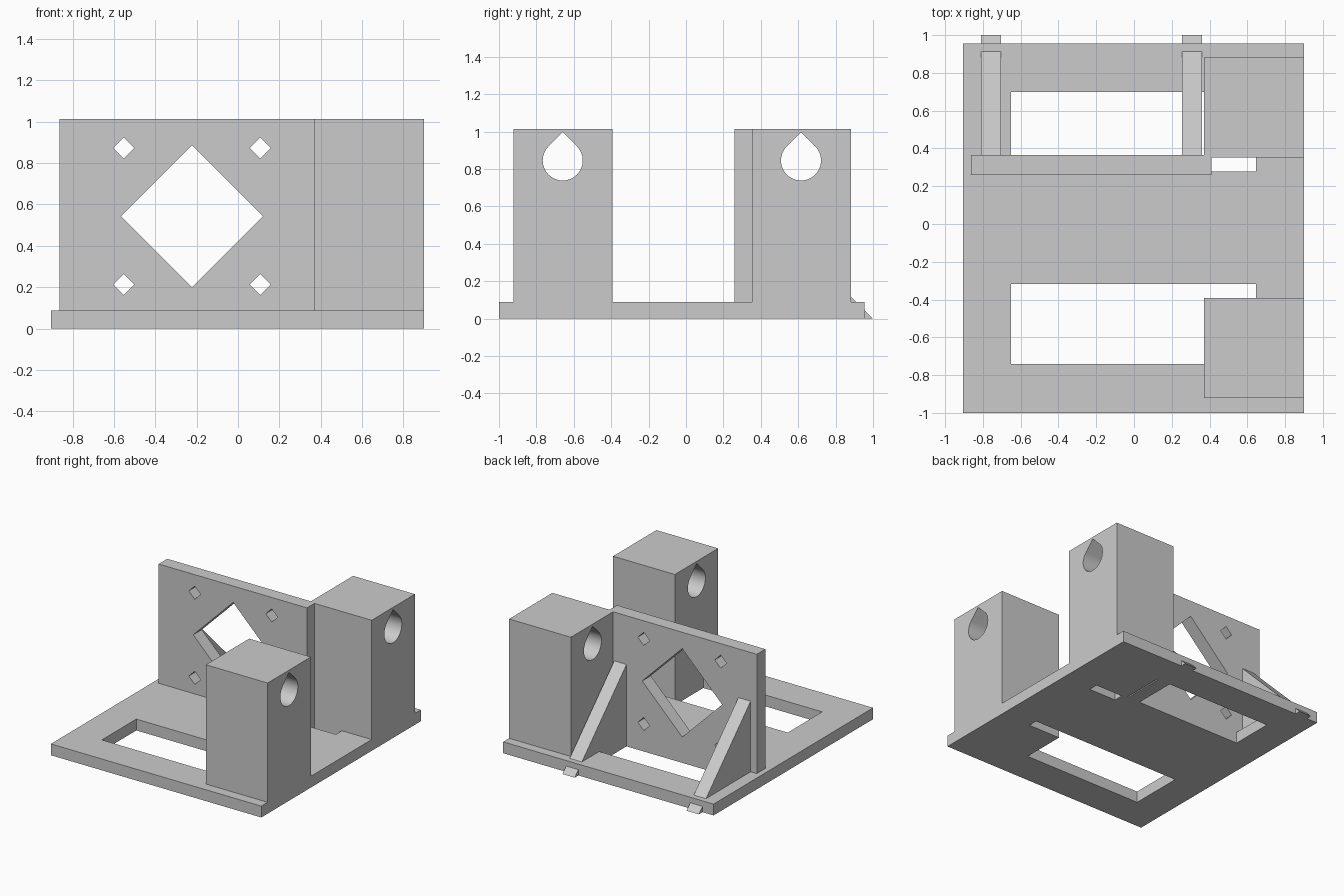
import bpy, bmesh, math
from mathutils import Vector

default = bpy.data.objects.get("Cube")
if default:
    bpy.data.objects.remove(default, do_unlink=True)

grey = bpy.data.materials.new("light grey plastic")
grey.use_nodes = True
COLOUR = (0.6, 0.6, 0.6, 1)
grey.diffuse_color = COLOUR
grey.node_tree.nodes["Principled BSDF"].inputs["Base Color"].default_value = COLOUR

# How a flat (u, v) outline at depth d sits in space, by extrusion axis
PLACE = {
    "x": lambda u, v, d: Vector((d, u, v)),
    "y": lambda u, v, d: Vector((u, d, v)),
    "z": lambda u, v, d: Vector((u, v, d)),
}


def rect(u0, u1, v0, v1):
    return [(u0, v0), (u1, v0), (u1, v1), (u0, v1)]


def diamond(u, v, half):
    return [(u + half, v), (u, v + half), (u - half, v), (u, v - half)]


def teardrop(u, v, r, steps=36):
    """Round hole with a 45 degree peak on top."""
    start, sweep = math.radians(135), math.radians(270)
    angles = [start + sweep * i / steps for i in range(steps + 1)]
    arc = [(u + r * math.cos(a), v + r * math.sin(a)) for a in angles]
    return arc + [(u, v + r * math.sqrt(2))]


def extrude(name, axis, d0, d1, outline, holes=()):
    """Solid from an outline with holes, extruded along one axis."""
    bm = bmesh.new()
    edges = []
    for loop in [outline, *holes]:
        vs = [bm.verts.new(PLACE[axis](u, v, d0)) for u, v in loop]
        edges += [bm.edges.new((a, b)) for a, b in zip(vs, vs[1:] + vs[:1])]
    bmesh.ops.triangle_fill(bm, edges=edges, use_beauty=True)
    grown = bmesh.ops.extrude_face_region(bm, geom=bm.faces[:], use_keep_orig=True)
    moved = [g for g in grown["geom"] if isinstance(g, bmesh.types.BMVert)]
    bmesh.ops.translate(bm, verts=moved, vec=PLACE[axis](0, 0, d1 - d0))
    bmesh.ops.recalc_face_normals(bm, faces=bm.faces[:])
    mesh = bpy.data.meshes.new(name)
    bm.to_mesh(mesh)
    bm.free()
    mesh.materials.append(grey)
    obj = bpy.data.objects.new(name, mesh)
    bpy.context.collection.objects.link(obj)
    return obj


BASE_TOP, TOP = 0.088, 1.013

# Base plate with two windows
extrude("base_plate", "z", 0, BASE_TOP, rect(-0.905, 0.9, -1, 0.955),
        [rect(-0.65, 0.645, -0.74, -0.318), rect(-0.65, 0.645, 0.278, 0.70)])

# Rod holder blocks with teardrop bores
for name, y0 in (("front_block", -0.922), ("back_block", 0.352)):
    block = extrude(name, "x", 0.37, 0.9, rect(y0, y0 + 0.53, 0, TOP),
                    [teardrop(y0 + 0.263, 0.845, 0.107)])
    bpy.ops.object.select_all(action="DESELECT")
    block.select_set(True)
    bpy.context.view_layer.objects.active = block
    bpy.ops.object.shade_smooth_by_angle(angle=math.radians(30))

# Motor wall with a large opening and four screw holes
cx, cz, pitch = -0.223, 0.543, 0.33
screws = [diamond(cx + sx * pitch, cz + sz * pitch, 0.051)
          for sx in (-1, 1) for sz in (-1, 1)]
extrude("motor_wall", "y", 0.26, 0.365, rect(-0.863, 0.41, 0, TOP),
        [diamond(cx, cz, 0.343), *screws])

# Sloping braces behind the wall, toes passing through the plate
for name, x0 in (("right_brace", -0.81), ("left_brace", 0.255)):
    extrude(name, "x", x0, x0 + 0.105, [(0.36, 0), (1, 0), (0.36, 0.64)])
